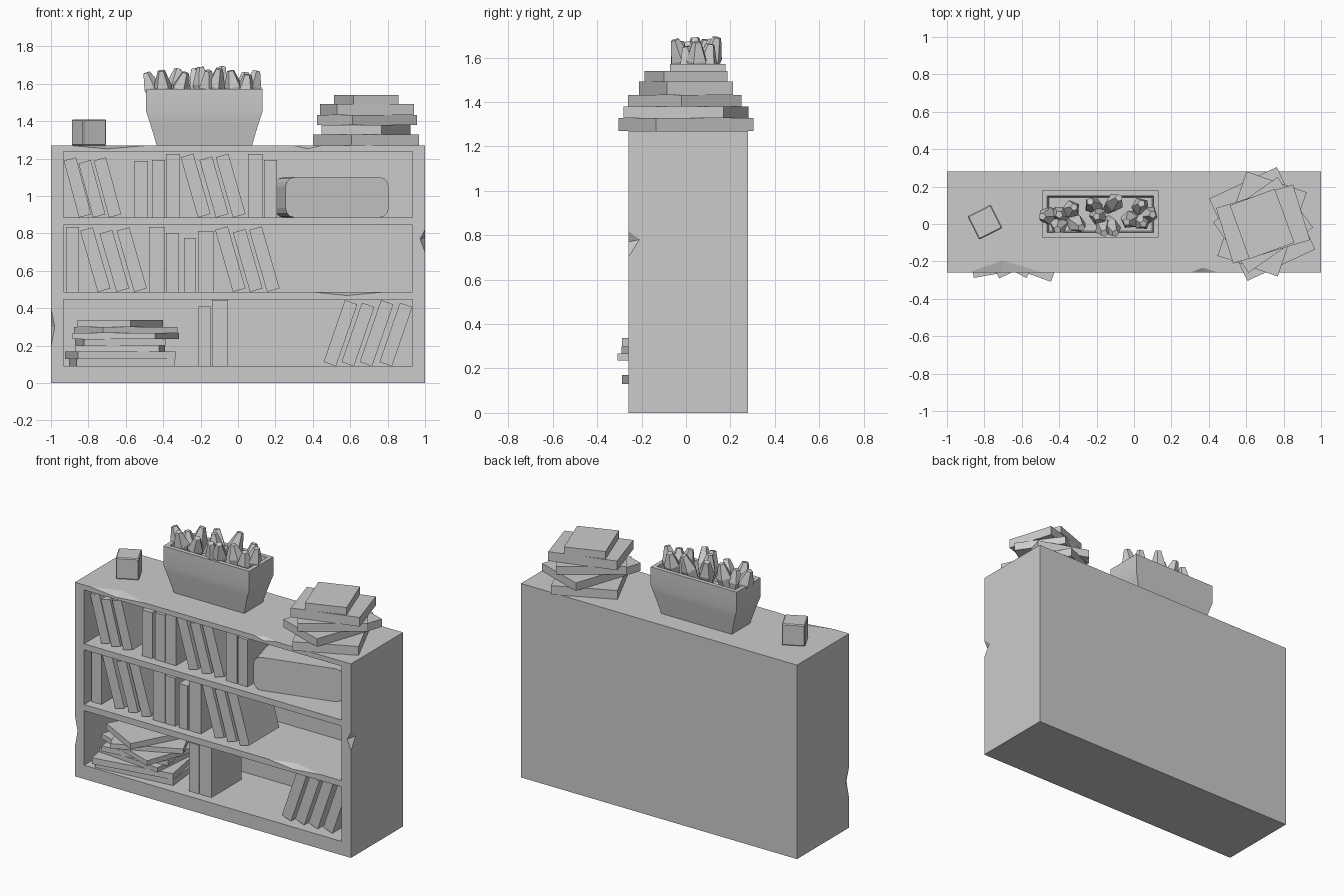
import bpy, bmesh, math, random
from mathutils import Matrix, Vector

if "Cube" in bpy.data.objects:
    bpy.data.objects.remove(bpy.data.objects["Cube"])

random.seed(4)
T = Matrix.Translation


def finish(name, bm):
    bmesh.ops.recalc_face_normals(bm, faces=bm.faces)
    me = bpy.data.meshes.new(name)
    bm.to_mesh(me)
    bm.free()
    ob = bpy.data.objects.new(name, me)
    bpy.context.collection.objects.link(ob)
    return ob


def box(name, size, mat):
    bm = bmesh.new()
    bmesh.ops.create_cube(bm, size=1, matrix=mat @ Matrix.Diagonal((*size, 1)))
    return finish(name, bm)


def loft(bm, rings):
    """Skin between rings of points, closing both ends."""
    vs = [[bm.verts.new(p) for p in r] for r in rings]
    n = len(vs[0])
    for a, b in zip(vs, vs[1:]):
        for i in range(n):
            j = (i + 1) % n
            bm.faces.new((a[i], a[j], b[j], b[i]))
    bm.faces.new(vs[0])
    bm.faces.new(vs[-1])


def cut(ob, cutter):
    cutter.hide_render = True
    m = ob.modifiers.new("cut", 'BOOLEAN')
    m.operation, m.solver, m.object = 'DIFFERENCE', 'EXACT', cutter
    bpy.context.view_layer.objects.active = ob
    bpy.ops.object.modifier_apply(modifier=m.name)
    bpy.data.objects.remove(cutter)


# Bookcase body with three open compartments
W, F, B, H = 1.0, -0.26, 0.28, 1.27
case = box("bookcase", (2, B - F, H), T((0, (F + B) / 2, H / 2)))
BACK = 0.205
for z0, z1 in ((0.09, 0.447), (0.487, 0.845), (0.885, 1.237)):
    cut(case, box("opening", (1.866, BACK - F + 0.1, z1 - z0),
                  T((0, (BACK + F - 0.1) / 2, (z0 + z1) / 2))))

# Worn chips along the edges: edge start, edge end, two depth points, outer point
chips = [
    ((-.89, F, H), (-.49, F, H), (-.70, -.195, H), (-.70, F, 1.252), (-.7, F - .05, H + .05)),
    ((.30, F, H), (.45, F, H), (.37, -.233, H), (.37, F, 1.253), (.37, F - .05, H + .05)),
    ((.40, F, .487), (.78, F, .487), (.58, -.21, .487), (.58, F, .468), (.58, F - .05, .54)),
    ((W, F, .70), (W, F, .82), (W, -.21, .78), (.973, F, .77), (W + .05, F - .05, .77)),
    ((-W, F, .19), (-W, F, .40), (-W, -.22, .30), (-.98, F, .30), (-W - .05, F - .05, .3)),
]
for pts in chips:
    bm = bmesh.new()
    bmesh.ops.convex_hull(bm, input=[bm.verts.new(p) for p in pts])
    cut(case, finish("chip", bm))


# Shelved books: (left x, thickness, height)
def upright(z, x, t, h):
    box("upright_book", (t, 0.31, h), T((x + t / 2, -0.045, z + h / 2)))


for z, row in (
    (.885, ((-.556, .075, .302), (-.46, .07, .308), (-.385, .075, .34),
            (.053, .08, .34), (.139, .07, .308))),
    (.487, ((-.92, .07, .347), (-.476, .086, .347), (-.385, .07, .315), (-.289, .064, .288),
            (-.214, .086, .325))),
    (.09, ((-.214, .07, .32), (-.139, .086, .354))),
):
    for x, t, h in row:
        upright(z, x, t, h)


# Leaning books: x of the resting corner, positive angle leans right
def leaning(z, x, t, h, deg):
    side = -1 if deg > 0 else 1
    box("leaning_book", (t, 0.31, h),
        T((x, -0.045, z)) @ Matrix.Rotation(math.radians(deg), 4, 'Y') @ T((side * t / 2, 0, h / 2)))


for z, xs, t, h, deg in (
    (.885, (-.85, -.775, -.69), .068, .315, -15),
    (.885, (-.214, -.118, -.027), .07, .335, -16),
    (.487, (-.75, -.65, -.555), .07, .34, -16),
    (.487, (-.027, .064, .155), .07, .345, -16),
    (.09, (.524, .62, .717, .823), .07, .35, 19),
):
    for i, x in enumerate(xs):
        leaning(z, x, t, h - 0.015 * (i % 2), deg)


# Stacked books: (centre x, centre y, width, depth, z bottom, z top, turn)
def stack(name, books):
    for x, y, w, d, z0, z1, deg in books:
        box(name, (w, d, z1 - z0),
            T((x, y, (z0 + z1) / 2)) @ Matrix.Rotation(math.radians(deg), 4, 'Z'))


stack("top_stack_book", (
    (.685, 0, .40, .485, 1.27, 1.328, 25), (.685, 0, .34, .476, 1.328, 1.38, -19),
    (.69, -.005, .42, .33, 1.38, 1.432, 35), (.69, 0, .43, .31, 1.432, 1.492, 17),
    (.685, 0, .256, .306, 1.492, 1.54, 20)))
stack("lower_stack_book", (
    (-.62, -.02, .53, .40, .09, .13, 6), (-.63, -.045, .53, .40, .13, .17, 10),
    (-.63, -.04, .45, .35, .17, .20, -5), (-.63, -.03, .44, .35, .20, .235, 8),
    (-.60, -.05, .47, .38, .235, .268, -20), (-.60, -.03, .44, .37, .268, .30, 25),
    (-.63, -.05, .32, .37, .30, .338, -28)))

# Rounded storage box on the top shelf
bm = bmesh.new()
hw, hh, r = .285, .108, .05
prof = []
for cx, cz, a0 in ((1, 1, 0), (-1, 1, 90), (-1, -1, 180), (1, -1, 270)):
    for k in range(4):
        a = math.radians(a0 + 30 * k)
        prof.append((cx * (hw - r) + r * math.cos(a), cz * (hh - r) + r * math.sin(a)))
loft(bm, [[(x, y, z) for x, z in prof] for y in (-.115, .115)])
bm.transform(T((.50, -.02, .885 + hh)) @ Matrix.Rotation(math.radians(15), 4, 'Z'))
finish("storage_box", bm)

# Small cube ornament with a bevelled rim
cube = box("small_cube", (.14, .14, .14),
           T((-.797, .01, H + .07)) @ Matrix.Rotation(math.radians(27), 4, 'Z'))
mod = cube.modifiers.new("bevel", 'BEVEL')
mod.width, mod.segments = .006, 1

# Planter: half width, half depth, height for each ring, outside then inside
bm = bmesh.new()
CX, CY = -.18, .053
loft(bm, [[(CX + sx * a, CY + sy * b, z) for sx, sy in ((-1, -1), (1, -1), (1, 1), (-1, 1))]
          for a, b, z in ((.255, .095, H), (.275, .107, 1.34), (.297, .119, 1.41),
                          (.311, .125, 1.45), (.311, .125, 1.572), (.284, .098, 1.572),
                          (.275, .09, 1.48))])
planter = finish("planter", bm)
bpy.ops.object.select_all(action='DESELECT')
planter.select_set(True)
bpy.context.view_layer.objects.active = planter
bpy.ops.object.shade_smooth_by_angle(angle=math.radians(30))

# Chunky faceted leaves fanning out of three clumps
tips = ((-.49, .04, 1.66), (-.41, -.03, 1.67), (-.40, .05, 1.65), (-.32, .09, 1.68),
        (-.28, -.02, 1.66), (-.235, .12, 1.68), (-.20, .04, 1.69), (-.16, -.05, 1.67),
        (-.08, .14, 1.69), (-.04, .01, 1.67), (-.10, -.05, 1.68), (.04, .11, 1.66),
        (.05, .0, 1.65), (.10, .05, 1.67))
bm = bmesh.new()
for tip in tips:
    tip = Vector(tip)
    cx = min((-.38, -.17, .02), key=lambda c: abs(c - tip.x))
    base = Vector((cx + .35 * (tip.x - cx), CY + .3 * (tip.y - CY), 1.46))
    d = tip - base
    q = d.to_track_quat('Z', 'Y')
    a0 = random.random() * 6
    loft(bm, [[base + d * t + q @ Vector((rad * math.cos(a0 + k * math.tau / 5),
                                          rad * math.sin(a0 + k * math.tau / 5), 0))
               for k in range(5)] for t, rad in ((0, .028), (.6, .05), (1, .02))])
finish("succulent_leaves", bm)
